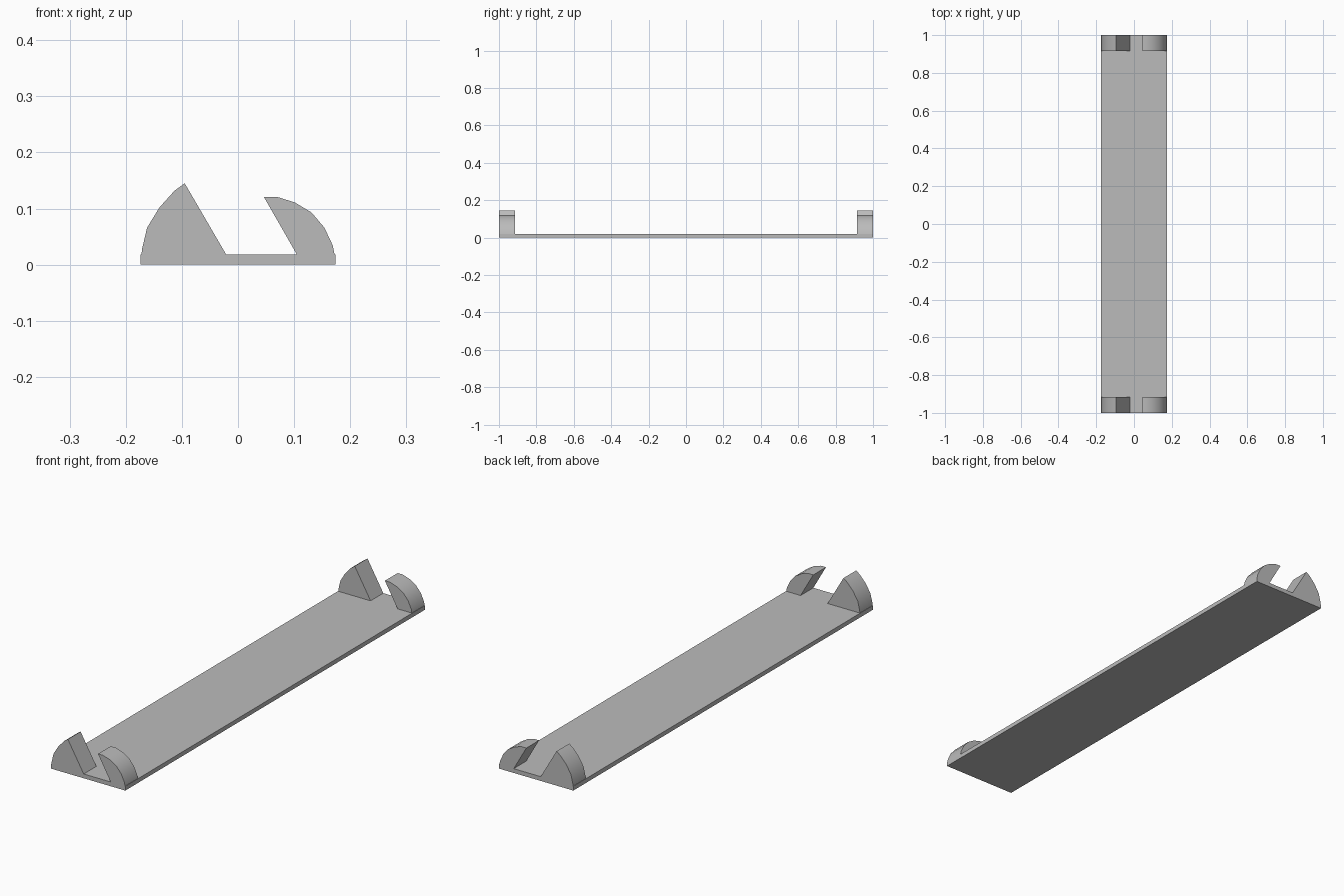
import bpy
import bmesh
from math import radians

cube = bpy.data.objects.get("Cube")
if cube:
    bpy.data.objects.remove(cube, do_unlink=True)

grey = bpy.data.materials.new("plain_grey")
grey.use_nodes = True
colour = (0.5, 0.5, 0.5, 1)
grey.diffuse_color = colour
grey.node_tree.nodes["Principled BSDF"].inputs["Base Color"].default_value = colour


def prism(name, profile, y0, y1):
    """Extrude an x-z profile from y0 to y1."""
    bm = bmesh.new()
    face = bm.faces.new([bm.verts.new((x, y0, z)) for x, z in profile])
    ext = bmesh.ops.extrude_face_region(bm, geom=[face])
    moved = [v for v in ext["geom"] if isinstance(v, bmesh.types.BMVert)]
    bmesh.ops.translate(bm, verts=moved, vec=(0, y1 - y0, 0))
    bmesh.ops.recalc_face_normals(bm, faces=bm.faces)
    mesh = bpy.data.meshes.new(name)
    bm.to_mesh(mesh)
    bm.free()
    mesh.materials.append(grey)
    obj = bpy.data.objects.new(name, mesh)
    bpy.context.collection.objects.link(obj)
    bpy.ops.object.select_all(action="DESELECT")
    bpy.context.view_layer.objects.active = obj
    obj.select_set(True)
    bpy.ops.object.shade_smooth_by_angle(angle=radians(30))
    return obj


HALF, TOP, INNER = 0.1735, 0.018, 0.915

# Long flat base
prism("base_plate", [(-HALF, 0), (HALF, 0), (HALF, TOP), (-HALF, TOP)], -1, 1)

# Tall wedge with a rounded outer side
tall = [(-0.021, TOP), (-0.095, 0.145), (-0.113, 0.132), (-0.14, 0.102),
        (-0.162, 0.066), (-0.171, 0.028), (-0.172, TOP)]
# Lower hook that leans over the slot
hook = [(0.105, TOP), (0.172, TOP), (0.169, 0.034), (0.154, 0.066),
        (0.131, 0.093), (0.101, 0.111), (0.069, 0.121), (0.046, 0.121)]

# The same pair stands at each end
for end, y0, y1 in (("front", -1, -INNER), ("back", INNER, 1)):
    prism(end + "_wedge", tall, y0, y1)
    prism(end + "_hook", hook, y0, y1)
